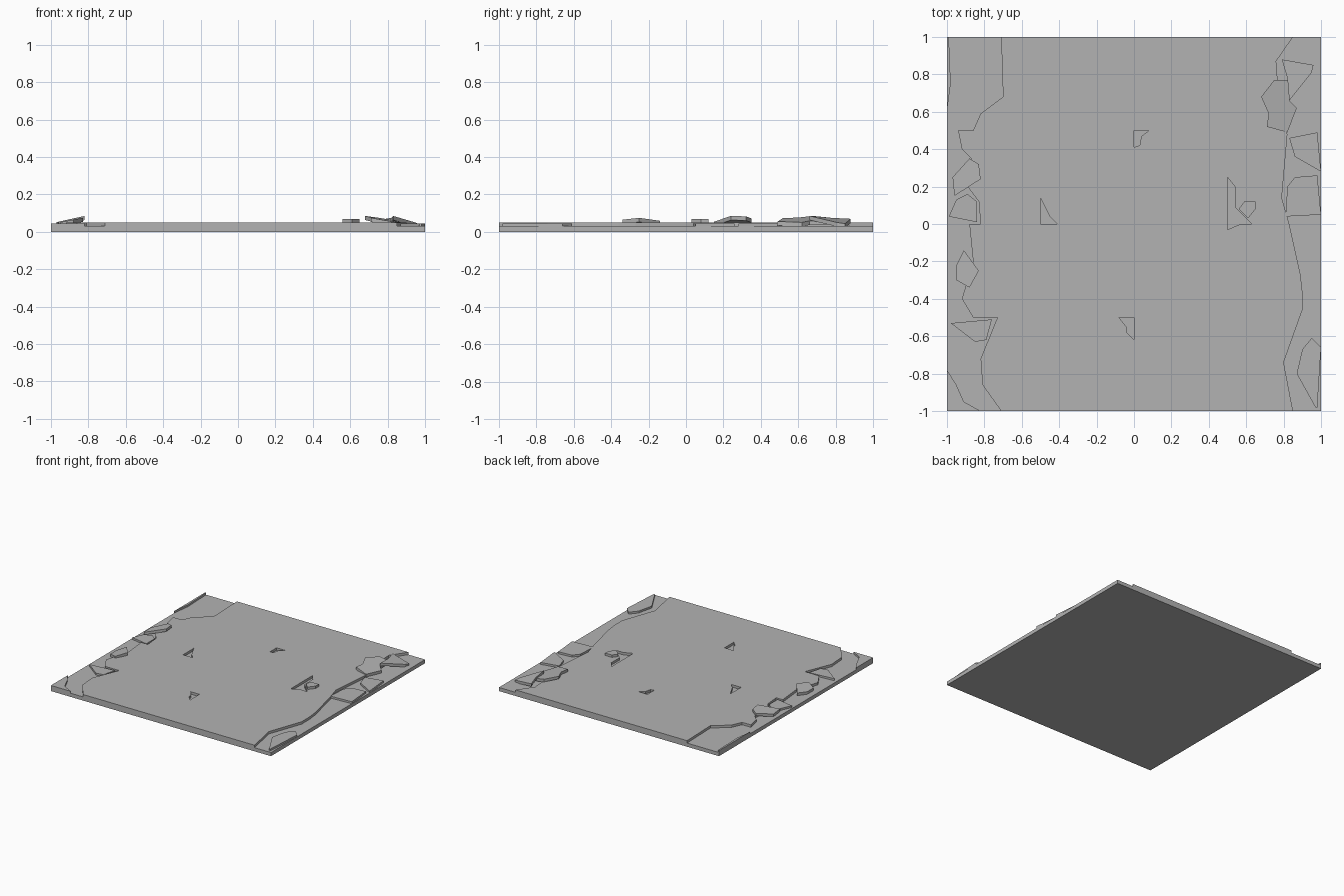
import bpy
import bmesh
from mathutils import Vector

if "Cube" in bpy.data.objects:
    bpy.data.objects.remove(bpy.data.objects["Cube"], do_unlink=True)

BED = .03      # height of the exposed lower layer
TOP = .05      # height of the paved surface

# One plain stone colour
stone = bpy.data.materials.new("grey_stone")
stone.use_nodes = True
colour = (.45, .45, .45, 1)
stone.diffuse_color = colour
stone.node_tree.nodes["Principled BSDF"].inputs["Base Color"].default_value = colour


def plate(name, outline, bottom, top, holes=(), pivot=(0, 0), slope=(0, 0)):
    """Extrude an outline with optional holes, then lean it along a slope about a pivot."""
    bm = bmesh.new()
    edges = []
    for loop in (outline, *holes):
        verts = [bm.verts.new((x, y, bottom)) for x, y in loop]
        edges += [bm.edges.new((a, b)) for a, b in zip(verts, verts[1:] + verts[:1])]
    bmesh.ops.triangle_fill(bm, edges=edges, use_beauty=True, normal=(0, 0, 1))
    extruded = bmesh.ops.extrude_face_region(bm, geom=bm.faces[:], use_keep_orig=True)
    raised = [v for v in extruded["geom"] if isinstance(v, bmesh.types.BMVert)]
    bmesh.ops.translate(bm, verts=raised, vec=(0, 0, top - bottom))
    lean = Vector(slope)
    for v in bm.verts:
        v.co.z += lean.dot(v.co.xy - Vector(pivot))
    bmesh.ops.recalc_face_normals(bm, faces=bm.faces[:])
    mesh = bpy.data.meshes.new(name)
    bm.to_mesh(mesh)
    bm.free()
    mesh.materials.append(stone)
    obj = bpy.data.objects.new(name, mesh)
    bpy.context.scene.collection.objects.link(obj)
    return obj


# Lower bed
plate("floor_bed", [(-1, -1), (1, -1), (1, 1), (-1, 1)], 0, BED)

# Paved layer with crumbled sides and chipped tile corners
right_break = [(.85, -1), (.8, -.74), (.9, -.46), (.9, -.36), (.89, -.27), (.83, 0),
               (.79, .14), (.82, .48), (.78, .6), (.76, .87), (.85, 1)]
left_break = [(-.71, 1), (-.7, .68), (-.82, .59), (-.86, .5), (-.94, .5), (-.92, .4),
              (-.87, .35), (-.89, .2), (-.83, .12), (-.82, 0), (-.88, 0), (-.86, -.2),
              (-.92, -.4), (-.86, -.5), (-.73, -.5), (-.82, -.72), (-.81, -.86), (-.71, -1)]
chipped_corners = [
    [(0, .41), (0, .5), (.08, .5), (.04, .47), (.03, .42)],
    [(-.5, 0), (-.5, .14), (-.45, .04), (-.41, 0)],
    [(.5, -.03), (.5, .25), (.54, .2), (.54, .09), (.6, .03), (.63, 0), (.57, 0)],
    [(-.08, -.5), (0, -.5), (0, -.62), (-.04, -.58), (-.04, -.55)],
]
plate("paved_layer", right_break + left_break, BED, TOP, holes=chipped_corners)

# Flat fragments lying on the bed along the broken sides
fragments = {
    "left_front_corner": [(-1, -1), (-.82, -1), (-.91, -.95), (-.95, -.86), (-1, -.78)],
    "left_front_fragment": [(-.98, -.53), (-.85, -.63), (-.79, -.62), (-.76, -.51)],
    "left_middle_fragment": [(-.99, .04), (-.84, .01), (-.84, .12), (-.89, .16), (-.95, .13)],
    "left_back_lip": [(-1, .6), (-.98, .75), (-.99, 1), (-1, 1)],
    "right_back_fragment": [(.83, .46), (.86, .36), (1, .28), (.98, .49)],
    "right_middle_fragment": [(.81, .04), (1, .05), (.98, .26), (.86, .25), (.82, .2)],
    "right_front_fragment": [(.95, -.61), (.9, -.67), (.87, -.8), (.97, -.98),
                             (.98, -.98), (1, -.66)],
}
for name, outline in fragments.items():
    plate(name, outline, BED, TOP - .004)

# Loose chip on the paving
plate("loose_chip", [(.56, .08), (.59, .12), (.65, .12), (.65, .08), (.61, .03)], TOP, .07)

# Leaning slabs: outline, highest point, height there and slope
leaning = {
    "right_large_slab": ([(.68, .68), (.75, .77), (.83, .77), (.83, .66), (.87, .62),
                          (.82, .49), (.71, .52), (.72, .59)], (.68, .68), .085, (-.17, .03)),
    "right_back_slab": ([(.79, .88), (.82, .78), (.83, .66), (.95, .81), (.96, .85)],
                        (.83, .66), .085, (-.17, -.1)),
    "left_large_slab": ([(-.88, .35), (-.83, .32), (-.82, .24), (-.96, .15), (-.97, .25)],
                        (-.82, .24), .085, (.22, 0)),
    "left_small_slab": ([(-.91, -.14), (-.83, -.25), (-.88, -.34), (-.95, -.3), (-.95, -.22)],
                        (-.83, -.25), .075, (.2, 0)),
}
for name, (outline, peak, height, slope) in leaning.items():
    plate(name, outline, height - .022, height, pivot=peak, slope=slope)
